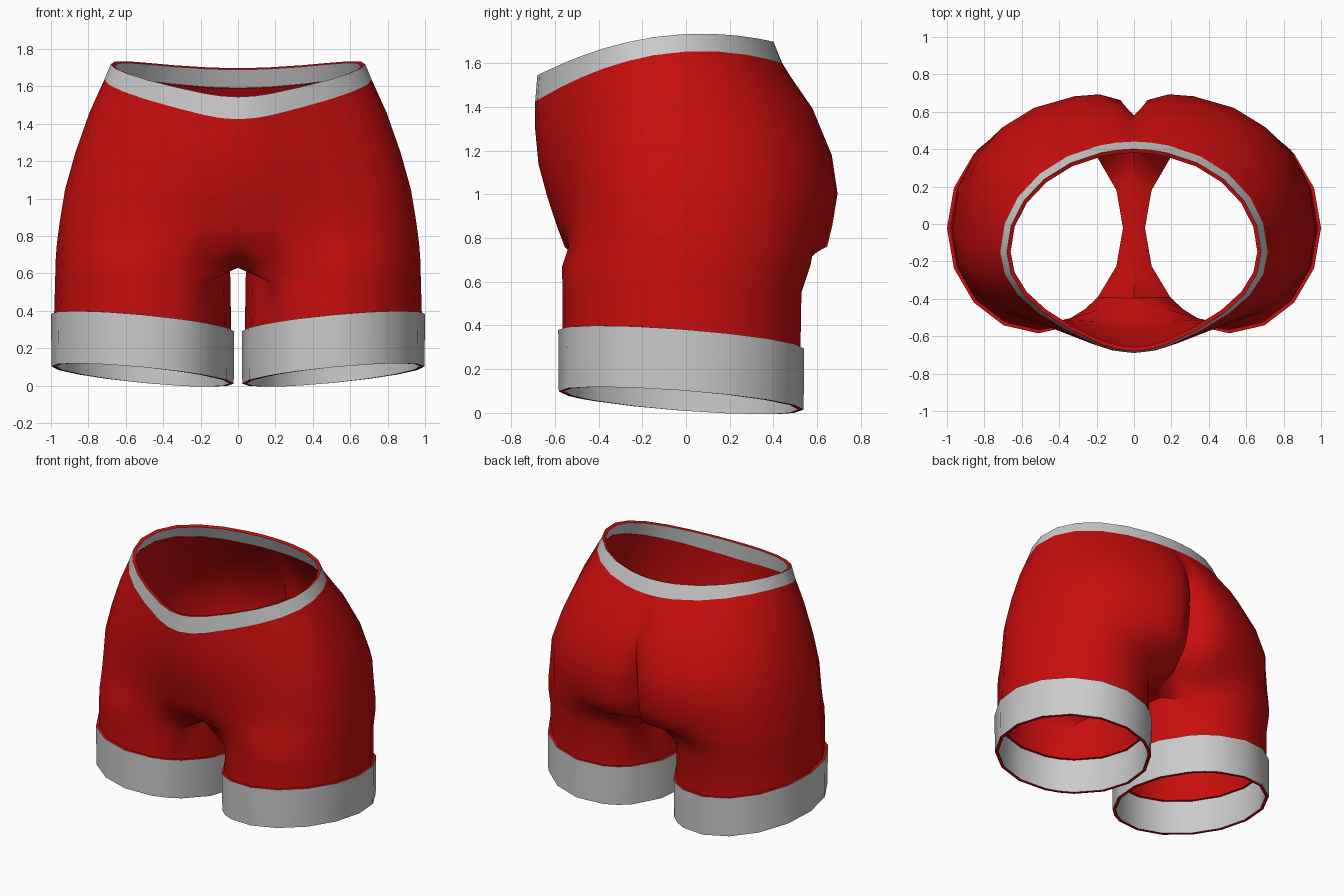
import bpy, bmesh
from math import sin, cos, radians, exp

if "Cube" in bpy.data.objects:
    bpy.data.objects.remove(bpy.data.objects["Cube"])

# Column positions: 0 = front centre, 6 = outer side, 12 = back centre, 13-15 = inner thigh
COLS = [0, .5] + list(range(1, 12)) + [11.5, 11.85, 12]
LOOP = COLS + [13, 14, 15]

# z, half width, side y, front y, belly bump, back y, cleft, rim sag, roundness, blend to legs
WAIST_TOP = (1.735, .68, -.15, -.60, .08, .40, 0, .34, 1, 0)
WAIST_LOW = (1.655, .715, -.15, -.605, .085, .44, 0, .40, 1, 0)
TORSO = [
    WAIST_LOW,
    (1.47, .795, -.13, -.60, .09, .59, .04, .30, .93, 0),
    (1.25, .87, -.10, -.585, .09, .68, .10, .20, .84, 0),
    (1.05, .925, -.08, -.57, .065, .705, .14, .12, .79, 0),
    (.87, .945, -.07, -.56, .03, .70, .18, .04, .82, .3),
    (.76, .96, -.05, -.555, 0, .69, .22, 0, .82, .55),
]


def material(name, colour):
    m = bpy.data.materials.new(name)
    m.diffuse_color = colour
    m.use_nodes = True
    m.node_tree.nodes["Principled BSDF"].inputs["Base Color"].default_value = m.diffuse_color
    return m


red = material("red_cloth", (.58, .004, .004, 1))
grey = material("grey_trim", (.8, .8, .8, 1))


def leg_ring(z, rx, ry, back, slope=0.0, lift=0.0):
    ring = []
    for j in LOOP:
        a = radians(-135 + 22.5 * j)
        x = .51 + rx * cos(a)
        y = -.022 + (ry if sin(a) < 0 else back) * sin(a)
        up = lift if j > 12 else 0
        ring.append((x, y, z + up + slope * (.095 * (x - .51) - .075 * y)))
    return ring


def crotch_ring():
    ring = []
    for j, (x, y, z) in zip(LOOP, leg_ring(.66, .465, .545, .59)):
        d = max(0, min(1, j, 12 - j))
        ring.append((x * d ** .5, y, .63 if j > 12 else z + .01))
    return ring


def torso_ring(z, w, ys, front, bump, back, cleft, sag, p, mix):
    ring = []
    for j, (lx, ly, lz) in zip(COLS, crotch_ring()):
        a = radians(-90 + 15 * j)
        x = 0 if j in (0, 12) else w * max(cos(a), 0) ** p
        s = abs(sin(a)) ** p
        if a < 0:
            y = ys + (front - ys) * s - bump * exp(-(x / .32) ** 2)
        else:
            y = ys + (back - ys) * s - cleft * exp(-x / .06)
        # flanks lean towards the leg outline, centre seam stays put
        m = mix * min(1, j / 2, (12 - j) / 2)
        x, y = x + (lx - x) * m, y + (ly - y) * m
        ring.append((x, y, z - sag * (y - .07) ** 2))
    return ring


def build(name, rings, mats, rim):
    bm = bmesh.new()
    rows = [[bm.verts.new(p) for p in r] for r in rings]
    for a, b in zip(rows, rows[1:]):
        n = len(a)
        for i in range(n if n == len(LOOP) else n - 1):
            k = (i + 1) % n
            bm.faces.new((a[i], b[i], b[k], a[k]))
    me = bpy.data.meshes.new(name)
    bm.to_mesh(me)
    bm.free()
    for m in mats:
        me.materials.append(m)
    ob = bpy.data.objects.new(name, me)
    bpy.context.collection.objects.link(ob)
    mir = ob.modifiers.new("mirror", 'MIRROR')
    mir.use_clip = True
    sol = ob.modifiers.new("thickness", 'SOLIDIFY')
    sol.thickness = .022
    sol.offset = -1
    sol.material_offset_rim = rim
    # apply, then smooth so that the rims stay crisp
    bpy.ops.object.select_all(action='DESELECT')
    ob.select_set(True)
    bpy.context.view_layer.objects.active = ob
    bpy.ops.object.convert(target='MESH')
    bpy.ops.object.shade_smooth_by_angle(angle=radians(50))


# Red seat and legs in one skin, splitting at the crotch
build("shorts_body",
      [torso_ring(*t) for t in TORSO] +
      [crotch_ring(), leg_ring(.55, .468, .543, .55, 0, .065),
       leg_ring(.30, .474, .543, .545, 1)], [red], 0)

# Grey waistband with red rim
build("waistband", [torso_ring(*WAIST_TOP), torso_ring(*WAIST_LOW)], [grey, red], 1)

# Grey cuffs with red rim
build("leg_cuffs", [leg_ring(.335, .49, .5625, .5625, 1),
                    leg_ring(.055, .487, .56, .56, 1)], [grey, red], 1)
